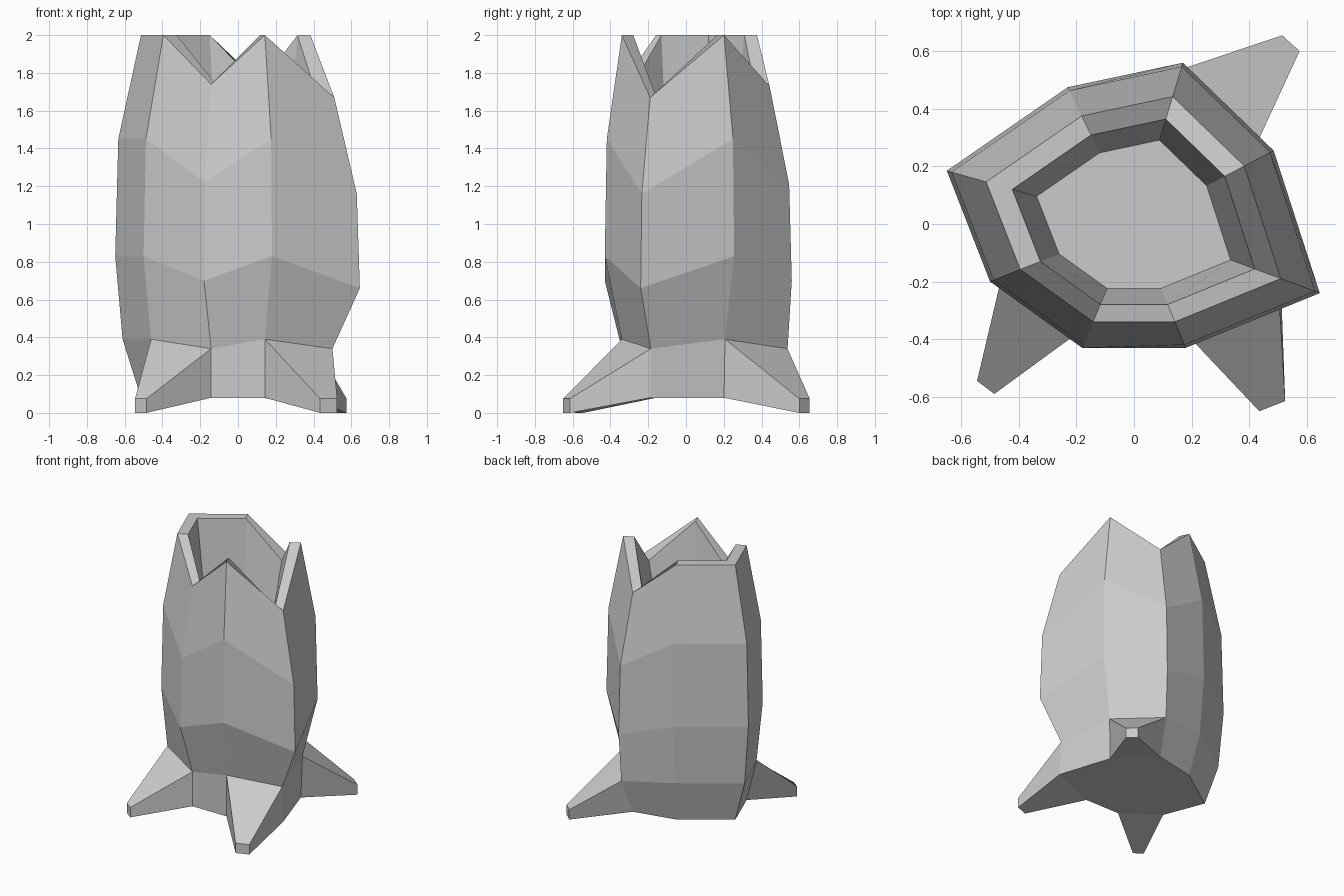
import bpy
import bmesh
from mathutils import Vector

if "Cube" in bpy.data.objects:
    bpy.data.objects.remove(bpy.data.objects["Cube"])

# Widest plan outline of the eight-sided vessel, counter-clockwise from front left
PLAN = [(-.18, -.43), (.18, -.43), (.645, -.24), (.485, .255),
        (.17, .56), (-.23, .475), (-.65, .185), (-.50, -.20)]
LOW_SCALE = [.79, .79, .775, .81, .96, .94, .94, .92]   # ring just above the base
TALL = (.39, .83, 1.45, 2.0)
HEIGHTS = [TALL] * 8                                     # ring heights per corner
HEIGHTS[0] = (.34, .70, 1.22, 1.74)                      # three notched corners
HEIGHTS[2] = (.34, .66, 1.16, 1.67)
HEIGHTS[4] = (.34, .70, 1.21, 1.73)

# Feet: wall index -> plan positions of the two tip corners
FEET = {7: ((-.545, -.545), (-.485, -.59)),
        1: ((.435, -.65), (.525, -.615)),
        3: ((.575, .60), (.515, .655))}

bm = bmesh.new()


def ring(scales, heights):
    return [bm.verts.new((x * s, y * s, z))
            for (x, y), s, z in zip(PLAN, scales, heights)]


def bridge(a, b, skip=()):
    n = len(a)
    for i in range(n):
        if i not in skip:
            j = (i + 1) % n
            bm.faces.new((a[i], a[j], b[j], b[i]))


# Rings from the base up the outside, over the rim and down to the inner floor
level = lambda k: [h[k] for h in HEIGHTS]
rings = [ring([.79] * 8, [.08] * 8),
         ring(LOW_SCALE, level(0)),
         ring([1.0] * 8, level(1)),
         ring([.975] * 8, level(2)),
         ring([.79] * 8, level(3)),
         ring([.65] * 8, level(3)),
         ring([.52] * 8, [1.35] * 8)]
for k in range(len(rings) - 1):
    bridge(rings[k], rings[k + 1], FEET if k == 0 else ())
bm.faces.new(rings[0][::-1])
bm.faces.new(rings[-1])

# Tapered feet growing out of the lowest walls
for i, (p, q) in FEET.items():
    j = (i + 1) % 8
    root = [rings[0][i], rings[0][j], rings[1][j], rings[1][i]]
    tip = [bm.verts.new((*c, z)) for c, z in ((p, 0), (q, 0), (q, .075), (p, .075))]
    bridge(root, tip)
    bm.faces.new(tip)

bmesh.ops.recalc_face_normals(bm, faces=bm.faces)
mesh = bpy.data.meshes.new("footed_vessel")
bm.to_mesh(mesh)
bm.free()
bpy.context.collection.objects.link(bpy.data.objects.new("footed_vessel", mesh))
